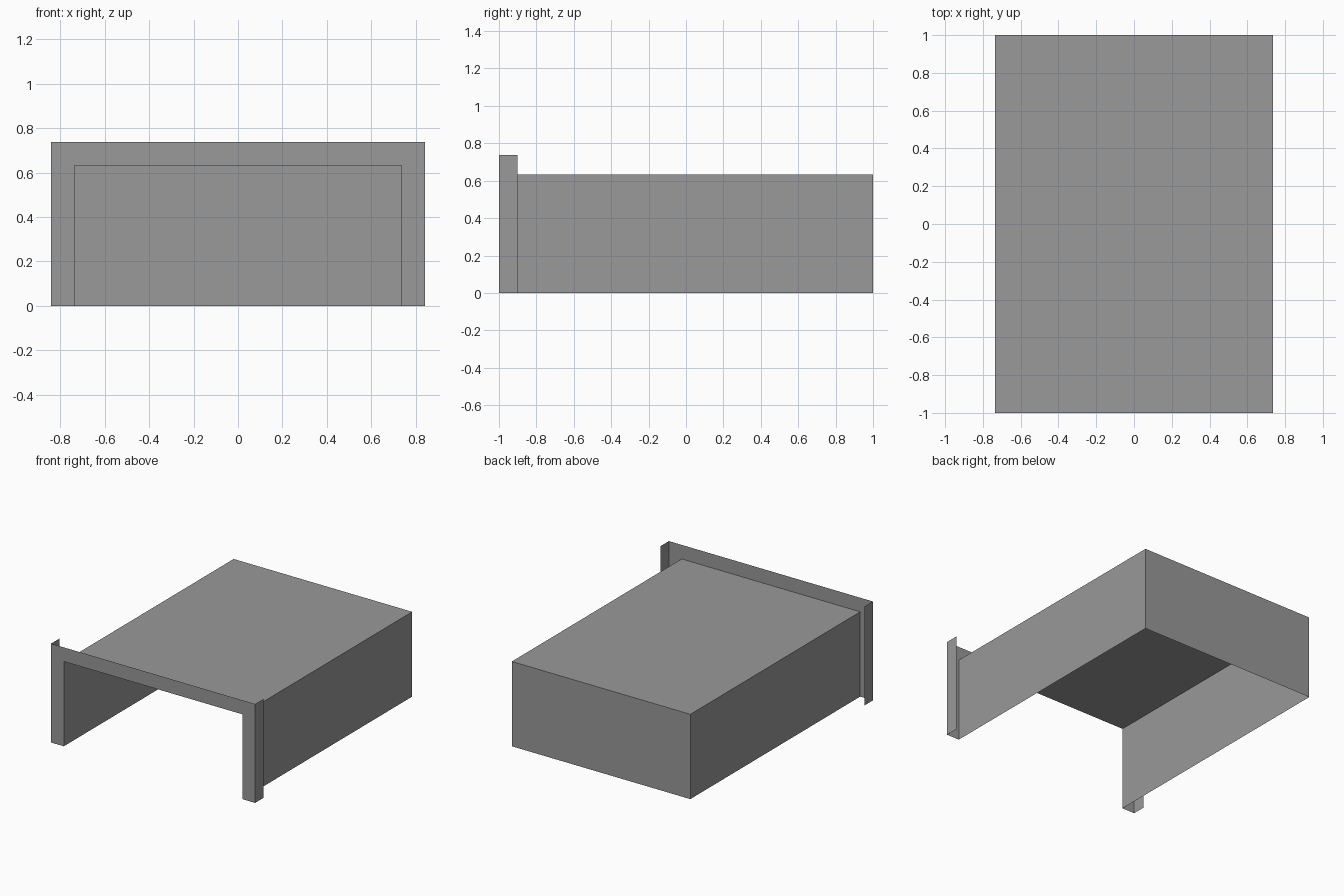
import bpy
import bmesh

if "Cube" in bpy.data.objects:
    bpy.data.objects.remove(bpy.data.objects["Cube"], do_unlink=True)

# Sizes: half width, height and half depth of the shell, and the trim width
W, H, D, TRIM = 0.736, 0.632, 1.0, 0.105
LIP = 0.1

grey = bpy.data.materials.new("plain grey")
grey.use_nodes = True
colour = (0.319, 0.319, 0.319, 1)
grey.diffuse_color = colour
grey.node_tree.nodes["Principled BSDF"].inputs["Base Color"].default_value = colour


def sheet_object(name, faces):
    """Make one object from thin faces, welding shared corners."""
    bm = bmesh.new()
    for corners in faces:
        bm.faces.new([bm.verts.new(c) for c in corners])
    bmesh.ops.remove_doubles(bm, verts=bm.verts, dist=0.0001)
    mesh = bpy.data.meshes.new(name)
    bm.to_mesh(mesh)
    bm.free()
    mesh.materials.append(grey)
    obj = bpy.data.objects.new(name, mesh)
    bpy.context.collection.objects.link(obj)
    return obj


def arch(half, top, y):
    """Corners of an upside-down U, open at the floor."""
    return [(half, y, 0), (half, y, top), (-half, y, top), (-half, y, 0)]


def strips(a, b):
    """Faces joining two arches."""
    return [(a[i], b[i], b[i + 1], a[i + 1]) for i in range(3)]


# Hollow shell, open at the front and below
front, back = arch(W, H, -D), arch(W, H, D)
sheet_object("shell", strips(front, back) + [back[::-1]])

# Flat trim around the front opening
outer = arch(W + TRIM, H + TRIM, -D)
sheet_object("front_trim", strips(outer, front))

# Lips folded back from the sides of the trim
for name, s in (("left_lip", 1), ("right_lip", -1)):
    x, top = s * (W + TRIM), H + TRIM
    lip = [(x, -D, 0), (x, LIP - D, 0), (x, LIP - D, top), (x, -D, top)]
    sheet_object(name, [lip[::s]])
